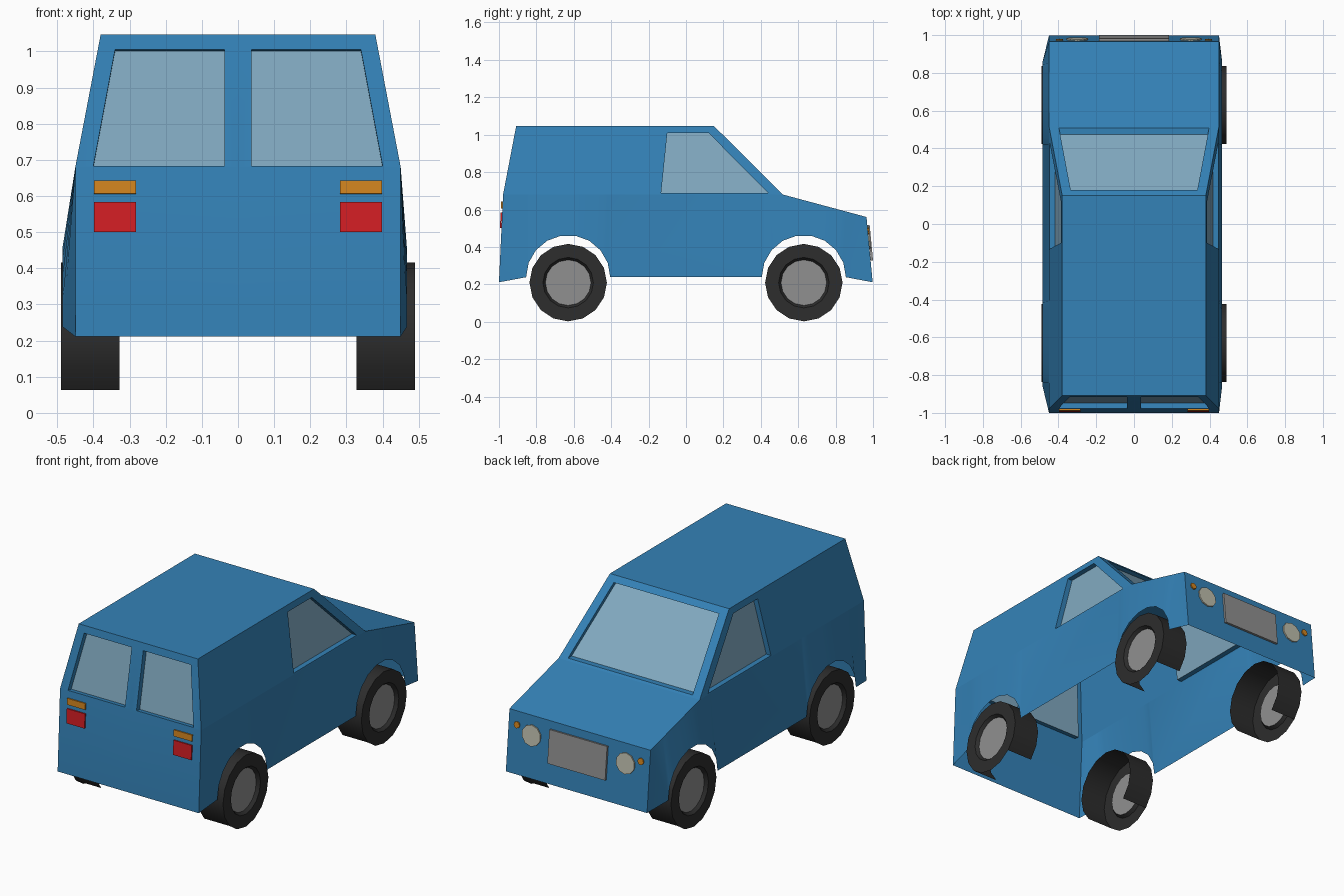
import bpy, bmesh
from math import sin, cos, pi, radians
from mathutils import Vector, Matrix

if "Cube" in bpy.data.objects:
    bpy.data.objects.remove(bpy.data.objects["Cube"])


def material(name, rgb):
    m = bpy.data.materials.new(name)
    m.diffuse_color = (*rgb, 1)
    m.use_nodes = True
    m.node_tree.nodes["Principled BSDF"].inputs["Base Color"].default_value = m.diffuse_color
    return m


BLUE = material("blue_paint", (0.034, 0.223, 0.475))
GLASS = material("glass", (0.22, 0.40, 0.53))
RED = material("red_lens", (0.65, 0.013, 0.017))
ORANGE = material("orange_lens", (0.65, 0.235, 0.014))
BLACK = material("rubber", (0.026, 0.026, 0.026))
GREY = material("grey_metal", (0.28, 0.28, 0.28))
LAMP = material("lamp_lens", (0.52, 0.52, 0.42))


def finish(name, bm, mat, smooth=None):
    bmesh.ops.recalc_face_normals(bm, faces=bm.faces)
    me = bpy.data.meshes.new(name)
    bm.to_mesh(me)
    bm.free()
    me.materials.append(mat)
    ob = bpy.data.objects.new(name, me)
    bpy.context.collection.objects.link(ob)
    if smooth:
        me.shade_smooth()
        me.set_sharp_from_angle(angle=radians(smooth))
    return ob


def from_polys(name, polys, mat, smooth=None):
    bm = bmesh.new()
    for p in polys:
        bm.faces.new([bm.verts.new(v) for v in p])
    bmesh.ops.remove_doubles(bm, verts=bm.verts, dist=0.0005)
    return finish(name, bm, mat, smooth)


def window(outer, hole, recess):
    """Frame faces around a hole, its recessed reveal, and the glass pane."""
    outer, hole = [Vector(p) for p in outer], [Vector(p) for p in hole]
    inner = [p + Vector(recess) for p in hole]
    frame = []
    for i in range(4):
        j = (i + 1) % 4
        frame.append([outer[i], outer[j], hole[j], hole[i]])
        frame.append([hole[i], hole[j], inner[j], inner[i]])
    return frame, inner


# Main heights, widths and lengths of the shell
ROOF, BELT, NOSE, LOW, SILL = 1.046, 0.68, 0.56, 0.211, 0.238
WR, WB = 0.38, 0.45
Y_REAR, Y_BELT, Y_ROOF, Y_TOP, Y_SCREEN, Y_NOSE, Y_FRONT = -1, -0.978, -0.908, 0.15, 0.5175, 0.965, 0.998
slope = lambda z, a, b: a + (z - BELT) / (ROOF - BELT) * (b - a)

body, panes = [], []

# Roof, bonnet, front and lower rear panels
def across(y0, z0, w0, y1, z1, w1):
    body.append([(-w0, y0, z0), (w0, y0, z0), (w1, y1, z1), (-w1, y1, z1)])

across(Y_ROOF, ROOF, WR, Y_TOP, ROOF, WR)
across(Y_SCREEN, BELT, WB, Y_NOSE, NOSE, WB)
across(Y_NOSE, NOSE, WB, Y_FRONT, LOW, WB)
for s in (-1, 1):
    body.append([(0, Y_REAR, LOW), (s * WB, Y_REAR, LOW), (s * WB, Y_BELT, BELT), (0, Y_BELT, BELT)])

# Windscreen
sy = lambda z: slope(z, Y_SCREEN, Y_TOP)
frame, pane = window(
    [(-WR, Y_TOP, ROOF), (WR, Y_TOP, ROOF), (WB, Y_SCREEN, BELT), (-WB, Y_SCREEN, BELT)],
    [(x, sy(z), z) for x, z in ((-0.335, 1.017), (0.335, 1.017), (0.397, 0.69), (-0.397, 0.69))],
    (0, -0.033, 0))
body += frame
panes.append(("windscreen", pane))

# Lower side outline with two wheel arches
arch = lambda c: [(c - 0.225 * cos(pi * i / 9), SILL + 0.225 * sin(pi * i / 9)) for i in range(10)]
outline = [(Y_REAR, LOW)] + arch(-0.63) + arch(0.63) + [(Y_FRONT, LOW)]

for s, side in ((-1, "left"), (1, "right")):
    bulge = 0.485 if s < 0 else 0.467
    # Lower side panel: strips from the outline up to the belt line
    low, top = [], []
    for i, (y, z) in enumerate(outline):
        end = i in (0, len(outline) - 1)
        low.append((s * (WB if end else bulge), y, z))
        ty = min(max(y, Y_BELT), Y_NOSE)
        tz = BELT - max(0, ty - Y_SCREEN) / (Y_NOSE - Y_SCREEN) * (BELT - NOSE)
        top.append((s * WB, ty, tz))
    for i in range(len(low) - 1):
        body.append([low[i], low[i + 1], top[i + 1], top[i]])
    # Upper side panel with door window
    frame, pane = window(
        [(s * WR, Y_ROOF, ROOF), (s * WR, Y_TOP, ROOF), (s * WB, Y_SCREEN, BELT), (s * WB, Y_BELT, BELT)],
        [(s * slope(z, WB, WR), y, z) for y, z in ((-0.10, 1.01), (0.12, 1.01), (0.44, 0.687), (-0.133, 0.687))],
        (-s * 0.03, 0, 0))
    body += frame
    panes.append((side + "_door_window", pane))
    # Rear window
    frame, pane = window(
        [(0, Y_ROOF, ROOF), (s * WR, Y_ROOF, ROOF), (s * WB, Y_BELT, BELT), (0, Y_BELT, BELT)],
        [(s * x, slope(z, Y_BELT, Y_ROOF), z) for x, z in ((0.037, 1.005), (0.34, 1.005), (0.40, 0.683), (0.037, 0.683))],
        (0, 0.03, -0.004))
    body += frame
    panes.append((side + "_rear_window", pane))

from_polys("body_shell", body, BLUE, smooth=25)
for name, pane in panes:
    from_polys(name, [pane], GLASS)


# Lights and grille
def box(name, x, y, z, sx, sy_, sz, mat, tilt=0.0):
    bm = bmesh.new()
    m = Matrix.Translation((x, y, z)) @ Matrix.Rotation(tilt, 4, 'X') @ Matrix.Diagonal((sx, sy_, sz, 1))
    bmesh.ops.create_cube(bm, size=1, matrix=m)
    finish(name, bm, mat)


def disc(name, x, y, z, r, mat, sides):
    bm = bmesh.new()
    m = Matrix.Translation((x, y, z)) @ Matrix.Rotation(radians(90 + 5.4), 4, 'X')
    bmesh.ops.create_cone(bm, cap_ends=True, segments=sides, radius1=r, radius2=r, depth=0.008, matrix=m)
    finish(name, bm, mat)


box("grille", 0, 0.985, 0.422, 0.368, 0.012, 0.19, GREY, radians(5.4))
for s, side in ((-1, "left"), (1, "right")):
    box(side + "_tail_light", s * 0.34, -0.989, 0.542, 0.116, 0.008, 0.083, RED, radians(-2.7))
    box(side + "_rear_indicator", s * 0.34, -0.985, 0.624, 0.116, 0.008, 0.036, ORANGE, radians(-2.7))
    disc(side + "_headlight", s * 0.30, 0.979, 0.45, 0.06, LAMP, 10)
    disc(side + "_front_indicator", s * 0.395, 0.975, 0.485, 0.019, ORANGE, 8)


# Wheels: 16-sided tyres, open inside and along the bottom of the tread
def ring(s, y, x, r):
    return [(s * x, y + r * cos(pi * i / 8), 0.209 + r * sin(pi * i / 8)) for i in range(16)]


def band(a, b, skip=()):
    return [[a[i], a[(i + 1) % 16], b[(i + 1) % 16], b[i]] for i in range(16) if i not in skip]


for s, side in ((-1, "left"), (1, "right")):
    for y, end in ((-0.63, "rear"), (0.63, "front")):
        inner, outer = ring(s, y, 0.328, 0.207), ring(s, y, 0.49, 0.207)
        lip, seat = ring(s, y, 0.49, 0.135), ring(s, y, 0.472, 0.122)
        tyre = band(inner, outer, skip=(10, 11, 12, 13)) + band(outer, lip) + band(lip, seat)
        from_polys(f"{side}_{end}_tyre", tyre, BLACK, smooth=30)
        from_polys(f"{side}_{end}_hub", [seat], GREY)
